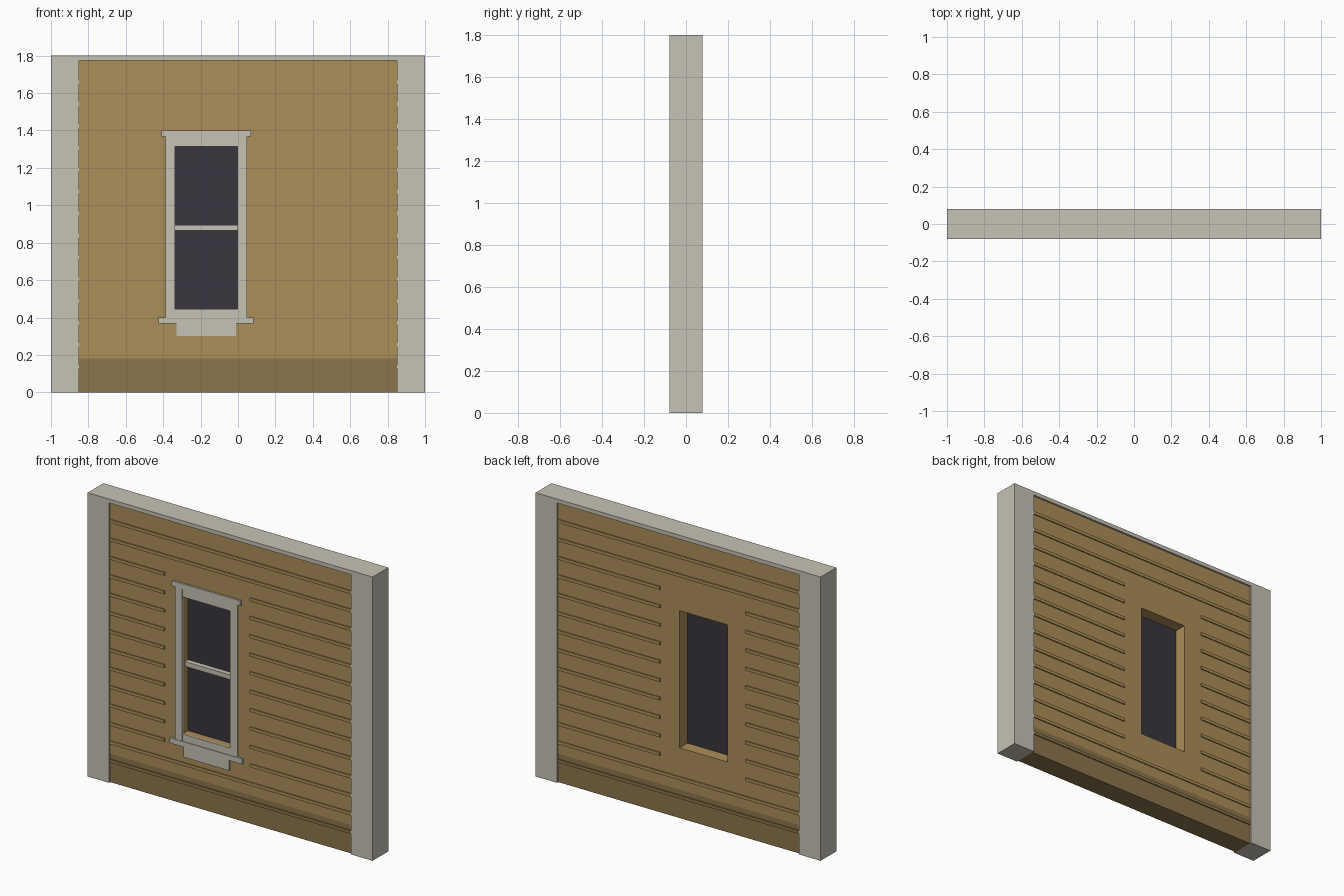
import bpy, bmesh

if "Cube" in bpy.data.objects:
    bpy.data.objects.remove(bpy.data.objects["Cube"])


def material(name, rgb):
    """Flat colour from 0-255 sRGB values."""
    lin = [((c / 255 + 0.055) / 1.055) ** 2.4 for c in rgb]
    m = bpy.data.materials.new(name)
    m.diffuse_color = (*lin, 1)
    m.use_nodes = True
    m.node_tree.nodes["Principled BSDF"].inputs["Base Color"].default_value = m.diffuse_color
    return m


CREAM = material("cream_trim", (198, 194, 181))
TAN = material("tan_siding", (171, 142, 88))
BROWN = material("weathered_base", (139, 118, 75))
DARK = material("dark_glass", (56, 54, 61))


def box(name, x, y, z, *mats):
    """Box spanning the given (min, max) ranges."""
    bm = bmesh.new()
    bmesh.ops.create_cube(bm, size=1)
    for v in bm.verts:
        v.co = [r[0] if c < 0 else r[1] for c, r in zip(v.co, (x, y, z))]
    me = bpy.data.meshes.new(name)
    bm.to_mesh(me)
    bm.free()
    ob = bpy.data.objects.new(name, me)
    bpy.context.collection.objects.link(ob)
    for m in mats:
        me.materials.append(m)
    return ob


W, D, H = 1.0, 0.079, 1.8       # half width, half depth, height
WALL = 0.067                    # half depth of the siding
POST, CAP, BASE = 0.85, 1.775, 0.18
CX, HALF = -0.17, 0.168         # window centre and half opening
Z0, Z1 = 0.445, 1.315           # opening bottom and top

# Siding wall with the window opening cut through
wall = box("siding_wall", (-POST, POST), (-WALL, WALL), (0, CAP), TAN, BROWN)
cutter = box("opening_cutter", (CX - HALF, CX + HALF), (-1, 1), (Z0, Z1), TAN)
cutter.hide_render = True
mod = wall.modifiers.new("opening", 'BOOLEAN')
mod.operation, mod.solver, mod.object = 'DIFFERENCE', 'EXACT', cutter
bpy.context.view_layer.objects.active = wall
bpy.ops.object.modifier_apply(modifier=mod.name)
bpy.data.objects.remove(cutter)

# Darker weathered band at the foot of the wall
bm = bmesh.new()
bm.from_mesh(wall.data)
bmesh.ops.bisect_plane(bm, geom=bm.verts[:] + bm.edges[:] + bm.faces[:],
                       plane_co=(0, 0, BASE), plane_no=(0, 0, 1))
for f in bm.faces:
    f.material_index = int(f.calc_center_median().z < BASE)
bm.to_mesh(wall.data)
bm.free()

# Clapboard lips on both faces, interrupted beside the window
for k in range(1, 15):
    z = 0.01 + 0.117 * k
    spans = [(-POST, POST)]
    if 3 <= k <= 12:
        spans = [(-POST, CX - 0.297), (CX + 0.303, POST)]
    for side in (-1, 1):
        for span in spans:
            y = sorted((side * (WALL - 0.005), side * (WALL + 0.007)))
            box("clapboard_lip", span, y, (z, z + 0.02), BROWN if z < BASE - 0.02 else TAN)

# Corner posts and top cap
for s in (-1, 1):
    box("corner_post", sorted((s * POST, s * W)), (-D, D), (0, CAP), CREAM)
box("top_cap", (-W, W), (-D, D), (CAP, H), CREAM)


# Window on the front face
def trim(name, half, z, front, back=-WALL + 0.002):
    return box(name, (CX - half, CX + half), (-front, back), z, CREAM)


for s in (-1, 1):
    box("side_casing", sorted((CX + s * HALF, CX + s * 0.218)),
        (-0.076, -WALL + 0.002), (0.40, 1.367), CREAM)
trim("top_casing", HALF, (Z1, 1.367), 0.075)
trim("bottom_casing", HALF, (0.40, Z0), 0.075)
trim("head_moulding", 0.24, (1.367, 1.40), D)
trim("window_sill", 0.254, (0.367, 0.40), D)
trim("sill_apron", 0.16, (0.30, 0.367), 0.075)
trim("meeting_rail", HALF, (0.865, 0.895), 0.05, -0.018)
box("glass_pane", (CX - HALF, CX + HALF), (-0.019, -0.011), (Z0, Z1), DARK)
